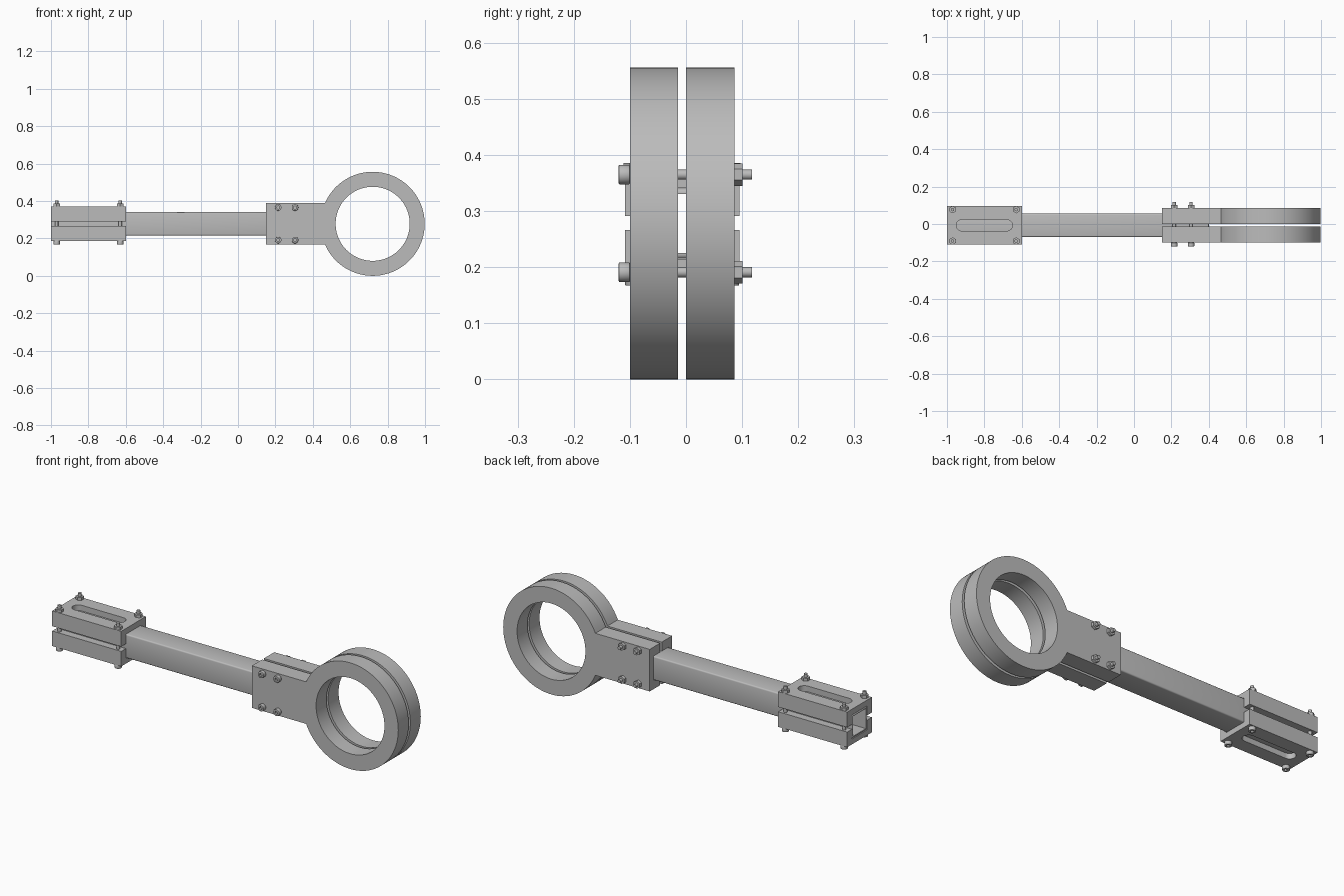
import bpy, bmesh
from math import sin, cos, asin, pi, radians
from mathutils import Matrix, Vector

cube = bpy.data.objects.get("Cube")
if cube:
    bpy.data.objects.remove(cube, do_unlink=True)

MID_Y, MID_Z = -0.007, 0.278      # centre line of the arm
RING_X, RING_R, HOLE_R = 0.72, 0.278, 0.198
TUBE = 0.125                      # tube outer width

steel = bpy.data.materials.new("steel grey")
steel.use_nodes = True
grey = (0.5, 0.5, 0.5, 1)
steel.diffuse_color = grey
steel.node_tree.nodes["Principled BSDF"].inputs["Base Color"].default_value = grey


def finish(name, bm):
    bmesh.ops.recalc_face_normals(bm, faces=bm.faces)
    mesh = bpy.data.meshes.new(name)
    bm.to_mesh(mesh)
    bm.free()
    mesh.materials.append(steel)
    obj = bpy.data.objects.new(name, mesh)
    bpy.context.collection.objects.link(obj)
    return obj


def activate(obj):
    bpy.ops.object.select_all(action='DESELECT')
    obj.select_set(True)
    bpy.context.view_layer.objects.active = obj


def smooth(obj):
    activate(obj)
    bpy.ops.object.shade_smooth_by_angle(angle=radians(30))


def box(name, x, y, z):
    bm = bmesh.new()
    size = [b - a for a, b in (x, y, z)]
    centre = [(a + b) / 2 for a, b in (x, y, z)]
    bmesh.ops.create_cube(bm, size=1, matrix=Matrix.Translation(centre) @ Matrix.Diagonal((*size, 1)))
    return finish(name, bm)


def prism(name, points, depth):
    """Extrude a closed outline of 3D points along the depth vector."""
    bm = bmesh.new()
    face = bm.faces.new([bm.verts.new(p) for p in points])
    new = bmesh.ops.extrude_face_region(bm, geom=[face])["geom"]
    verts = [v for v in new if isinstance(v, bmesh.types.BMVert)]
    bmesh.ops.translate(bm, verts=verts, vec=depth)
    return finish(name, bm)


def cut(obj, *cutters):
    for cutter in cutters:
        mod = obj.modifiers.new("cut", 'BOOLEAN')
        mod.operation, mod.solver, mod.object = 'DIFFERENCE', 'EXACT', cutter
        activate(obj)
        bpy.ops.object.modifier_apply(modifier=mod.name)
        bpy.data.objects.remove(cutter, do_unlink=True)


def around(half):
    return (MID_Y - half, MID_Y + half), (MID_Z - half, MID_Z + half)


def arc(cx, r, a0, a1, n):
    return [(cx + r * cos(a0 + (a1 - a0) * i / n), r * sin(a0 + (a1 - a0) * i / n)) for i in range(n + 1)]


# Hollow square tube with softened long edges
tube = box("square_tube", (-1, 0.4), *around(TUBE / 2))
bevel = tube.modifiers.new("soft edges", 'BEVEL')
bevel.width, bevel.segments = 0.007, 3
activate(tube)
bpy.ops.object.modifier_apply(modifier="soft edges")
# trim the bevelled ends flat by boring right through
cut(tube, box("bore", (-1.1, 0.5), *around(TUBE / 2 - 0.01)))
smooth(tube)

# Two ring halves with a square shank holding the tube
shank = 0.11
a = asin(shank / RING_R)
outline = arc(RING_X, RING_R, -pi + a, pi - a, 96) + [(0.15, shank), (0.15, -shank)]
for name, y0, y1 in (("ring_half_front", -0.1, -0.014), ("ring_half_back", 0, 0.086)):
    half = prism(name, [(x, y0, MID_Z + z) for x, z in outline], Vector((0, y1 - y0, 0)))
    circle = arc(RING_X, HOLE_R, 0, 2 * pi, 96)[:-1]
    hole = prism("hole", [(x, -0.2, MID_Z + z) for x, z in circle], Vector((0, 0.4, 0)))
    cut(half, hole, box("pocket", (0.1, 0.401), *around(TUBE / 2 + 0.0005)))
    smooth(half)

# Two end clamp plates with a rounded slot
slot_r = 0.03
slot = arc(-0.68, slot_r, -pi / 2, pi / 2, 16) + arc(-0.92, slot_r, pi / 2, 3 * pi / 2, 16)
for name, z0, z1 in (("end_clamp_lower", 0.187, 0.266), ("end_clamp_upper", 0.291, 0.371)):
    plate = box(name, (-1, -0.6), (MID_Y - 0.102, MID_Y + 0.102), (z0, z1))
    slotter = prism("slot", [(x, MID_Y + y, 0.1) for x, y in slot], Vector((0, 0, 0.4)))
    cut(plate, box("channel", (-1.1, -0.5), *around(TUBE / 2 + 0.0005)), slotter)
    smooth(plate)


def cylinder(bm, r, z0, z1, sides, place):
    bmesh.ops.create_cone(bm, cap_ends=True, segments=sides, radius1=r, radius2=r, depth=z1 - z0,
                          matrix=place @ Matrix.Translation((0, 0, (z0 + z1) / 2)))


def bolt(name, place, grip, r=0.0175, shaft=0.009):
    """Socket-head bolt along local z, head below 0, nut above the grip length."""
    bm = bmesh.new()
    cylinder(bm, r, -0.02, 0, 24, place)
    head = finish(name + "_head", bm)
    rim = head.modifiers.new("rim", 'BEVEL')
    rim.width, rim.segments, rim.limit_method = 0.002, 2, 'ANGLE'
    activate(head)
    bpy.ops.object.modifier_apply(modifier="rim")
    bm = bmesh.new()
    cylinder(bm, 0.009, -0.03, -0.01, 6, place)
    cut(head, finish("socket", bm))
    smooth(head)
    bm = bmesh.new()
    cylinder(bm, shaft, -0.005, grip + 0.032, 20, place)
    cylinder(bm, 0.02, grip, grip + 0.015, 6, place)
    smooth(finish(name + "_shaft_and_nut", bm))


# Bolts across the ring halves, heads at the front
for i, x in enumerate((0.215, 0.305)):
    for side, dz in (("lower", -0.087), ("upper", 0.087)):
        place = Matrix.Translation((x, -0.1, MID_Z + dz)) @ Matrix.Rotation(-pi / 2, 4, 'X')
        bolt(f"ring_bolt_{side}_{i + 1}", place, 0.186)

# Bolts through the end clamp, heads underneath
for i, x in enumerate((-0.97, -0.63)):
    for side, dy in (("front", -0.084), ("back", 0.084)):
        bolt(f"end_bolt_{side}_{i + 1}", Matrix.Translation((x, MID_Y + dy, 0.187)), 0.184)
